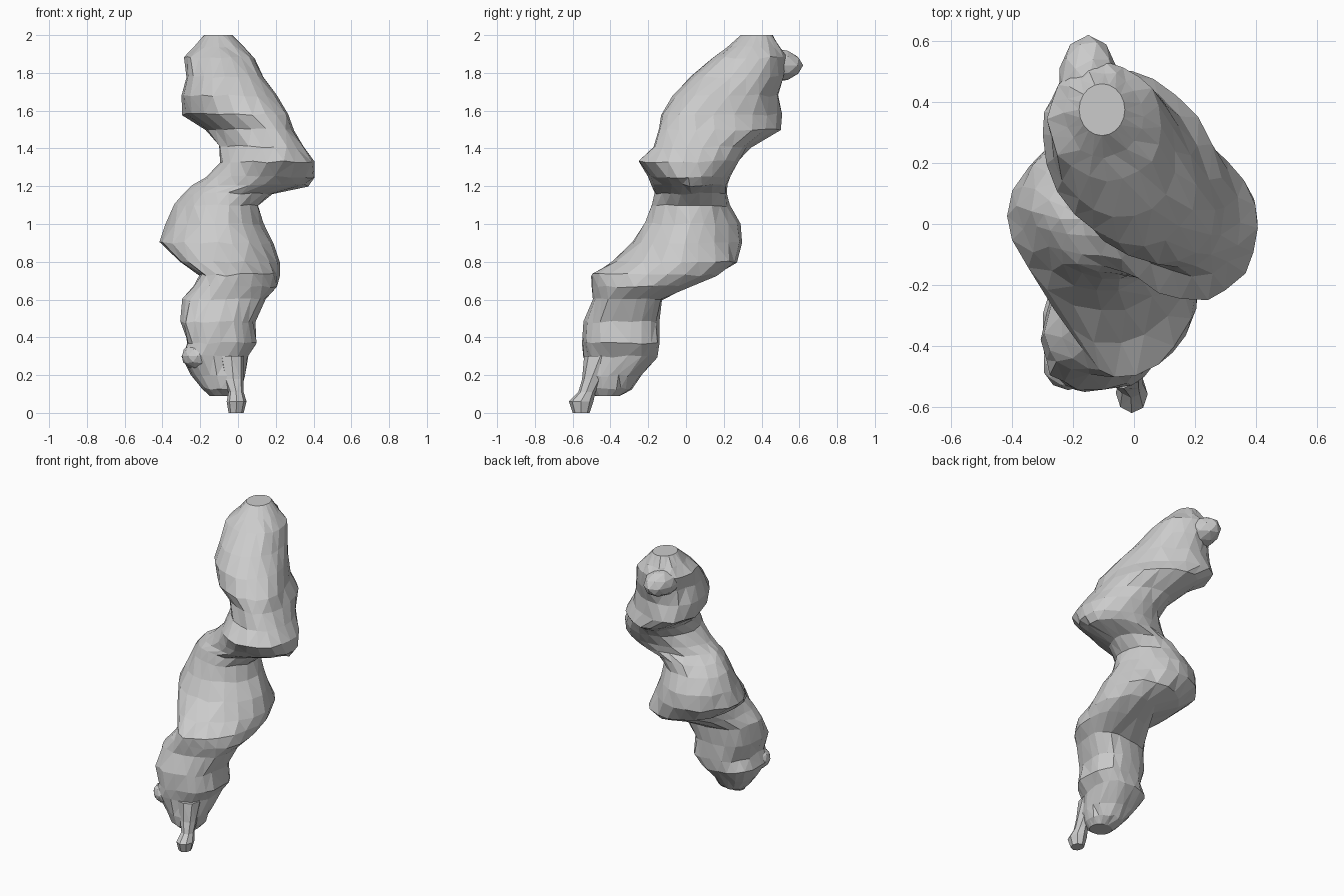
import bpy, bmesh, math, random
from mathutils import Vector

if "Cube" in bpy.data.objects:
    bpy.data.objects.remove(bpy.data.objects["Cube"])

random.seed(4)
SIDES = 20

# Body outline: height, x min, x max, y min, y max
BODY = [
    (0.09, -.15, -.01, -.48, -.35), (0.13, -.19, .02, -.52, -.29),
    (0.20, -.25, .04, -.54, -.24), (0.30, -.30, .05, -.54, -.15),
    (0.37, -.27, .10, -.55, -.14), (0.48, -.30, .09, -.54, -.14),
    (0.60, -.29, .15, -.50, -.12), (0.67, -.24, .21, -.50, .02),
    (0.73, -.20, .22, -.50, .16), (0.80, -.31, .22, -.39, .27),
    (0.90, -.41, .19, -.29, .30), (1.00, -.38, .13, -.22, .29),
    (1.10, -.33, .11, -.18, .24), (1.16, -.29, .18, -.17, .22),
    (1.205, -.24, .37, -.18, .22), (1.25, -.17, .41, -.20, .24),
    (1.33, -.09, .41, -.25, .28), (1.41, -.10, .35, -.17, .34),
    (1.50, -.17, .30, -.14, .50), (1.58, -.29, .26, -.13, .51),
    (1.68, -.30, .20, -.07, .49), (1.78, -.27, .14, .02, .51),
    (1.88, -.28, .09, .14, .53), (1.94, -.23, .03, .22, .50),
    (2.00, -.18, -.03, .29, .46),
]
# Thin stalk the body stands on
STALK = [(0, -.05, .03, -.60, -.51), (.06, -.06, .045, -.62, -.49),
         (.11, -.05, .03, -.57, -.48), (.18, -.08, .03, -.55, -.44),
         (.30, -.10, .03, -.54, -.40)]
# Cross-section character: height, diagonal skew, squareness
SHAPE = [(0, 0, 2), (.2, -.1, 2.2), (.3, .15, 2.6), (.5, .15, 2.6), (.73, .2, 2.1),
         (.9, -.07, 1.85), (1.1, -.1, 1.9), (1.2, .05, 1.7), (1.33, -.12, 2),
         (1.45, -.38, 2.1), (1.6, -.42, 2.1), (1.76, -.12, 2.05), (2, 0, 2)]


def shape_at(z):
    for (z0, r0, n0), (z1, r1, n1) in zip(SHAPE, SHAPE[1:]):
        if z <= z1:
            f = (z - z0) / (z1 - z0)
            return r0 + f * (r1 - r0), n0 + f * (n1 - n0)


def power(v, n):
    return math.copysign(abs(v) ** (2 / n), v)


# Faceted lumpy tube lofted through a stack of rings
def loft(name, rings, count, jitter):
    bm = bmesh.new()
    loops = []
    for i, (z, x0, x1, y0, y1) in enumerate(rings):
        r, n = shape_at(z)
        skew = math.asin(r)
        j = 0 if i in (0, len(rings) - 1) else jitter
        loop = []
        for k in range(count):
            t = 2 * math.pi * k / count
            loop.append(bm.verts.new((
                (x0 + x1) / 2 + (x1 - x0) / 2 * power(math.cos(t), n) + random.uniform(-j, j),
                (y0 + y1) / 2 + (y1 - y0) / 2 * power(math.sin(t + skew), n) + random.uniform(-j, j),
                z + random.uniform(-j, j))))
        loops.append(loop)
    sides = []
    for a, b in zip(loops, loops[1:]):
        for k in range(count):
            m = (k + 1) % count
            sides.append(bm.faces.new((a[k], a[m], b[m], b[k])))
    bmesh.ops.triangulate(bm, faces=sides)
    bm.faces.new(loops[0][::-1])
    bm.faces.new(loops[-1])
    bmesh.ops.recalc_face_normals(bm, faces=bm.faces)
    mesh = bpy.data.meshes.new(name)
    bm.to_mesh(mesh)
    bm.free()
    bpy.context.collection.objects.link(bpy.data.objects.new(name, mesh))


# Small knobs that stick out of the body
def knob(name, loc, size):
    bpy.ops.mesh.primitive_ico_sphere_add(subdivisions=2, radius=1, location=loc)
    ob = bpy.context.object
    ob.name = name
    for v in ob.data.vertices:
        v.co = Vector(c * s for c, s in zip(v.co, size))


loft("lumpy_body", BODY, SIDES, 0.007)
loft("stalk", STALK, 8, 0)
knob("upper_back_knob", (-.15, .46, 1.84), (.10, .16, .09))
knob("lower_front_knob", (-.215, -.46, .30), (.085, .085, .07))
